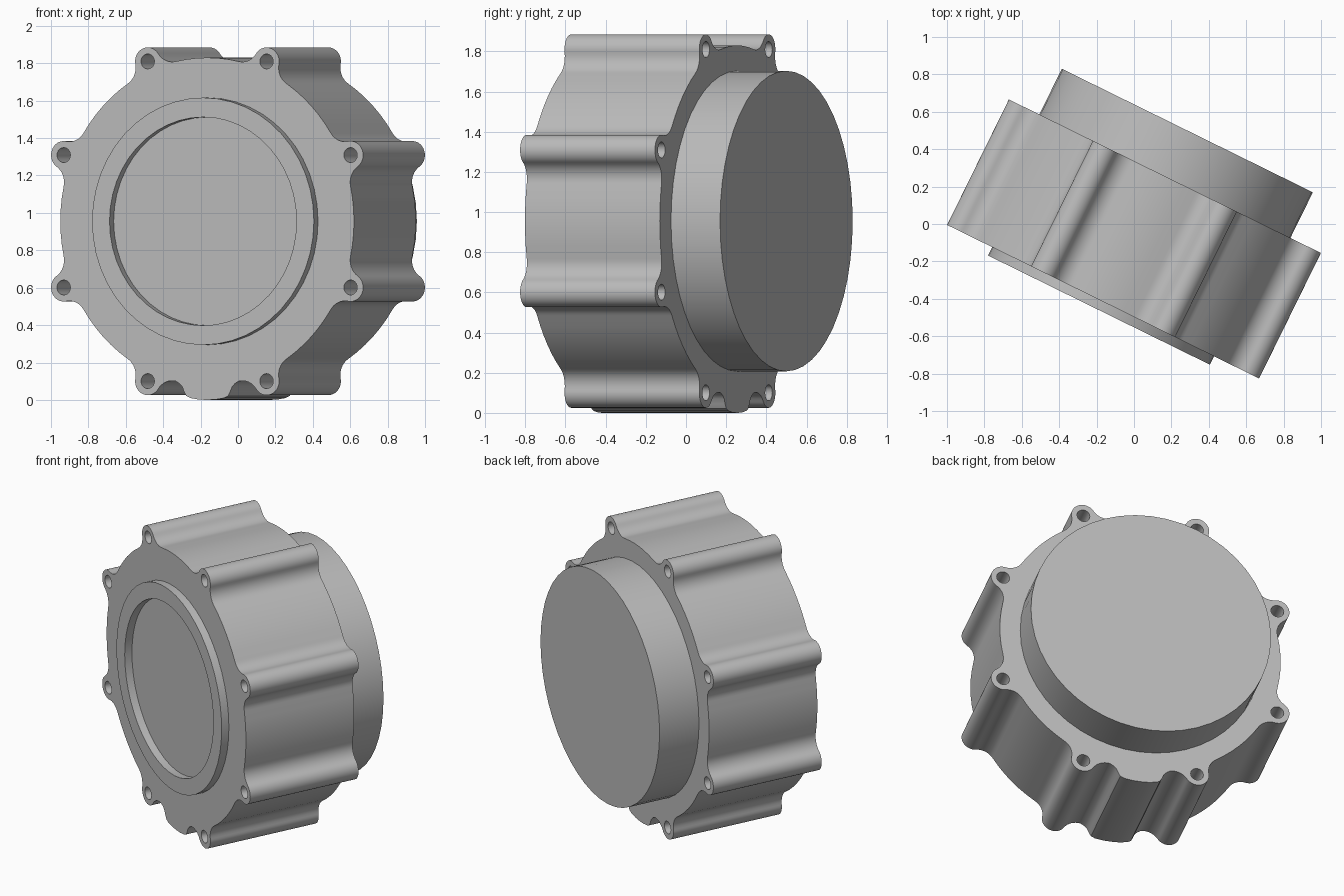
import bpy
import bmesh
from math import radians, sin, cos, acos, atan2, pi, tau
from mathutils import Vector

cube = bpy.data.objects.get("Cube")
if cube:
    bpy.data.objects.remove(cube, do_unlink=True)

CENTRE = (0, -0.08, 0.955)
TURN = (radians(90), 0, radians(-26.2))
BODY_R, BOSS_DIST, BOSS_R, FILLET, HOLE_R = 0.875, 0.925, 0.075, 0.1, 0.04
HALF = 0.374

grey = bpy.data.materials.new("cast grey")
grey.use_nodes = True
colour = (0.5, 0.5, 0.5, 1)
grey.diffuse_color = colour
grey.node_tree.nodes["Principled BSDF"].inputs["Base Color"].default_value = colour


def polar(r, a):
    return Vector((r * cos(a), r * sin(a)))


def arc(centre, r, a0, a1, n):
    return [centre + polar(r, a0 + (a1 - a0) * i / n) for i in range(n + 1)]


def circle(r, n=48, centre=Vector((0, 0))):
    return arc(centre, r, 0, tau, n)[:-1]


def slab(name, loops, z0, z1):
    """Extrude closed loops (outline first, then holes) along the housing axis."""
    curve = bpy.data.curves.new(name, "CURVE")
    curve.dimensions = "2D"
    curve.fill_mode = "BOTH"
    curve.extrude = (z1 - z0) / 2
    for loop in loops:
        spline = curve.splines.new("POLY")
        spline.points.add(len(loop) - 1)
        for point, co in zip(spline.points, loop):
            point.co = (co.x, co.y, 0, 1)
        spline.use_cyclic_u = True
    obj = bpy.data.objects.new(name, curve)
    bpy.context.collection.objects.link(obj)
    bpy.ops.object.select_all(action="DESELECT")
    obj.select_set(True)
    bpy.context.view_layer.objects.active = obj
    bpy.ops.object.convert(target="MESH")
    obj = bpy.context.object
    bm = bmesh.new()
    bm.from_mesh(obj.data)
    bmesh.ops.remove_doubles(bm, verts=bm.verts, dist=0.0001)
    bmesh.ops.translate(bm, verts=bm.verts, vec=(0, 0, (z0 + z1) / 2))
    bmesh.ops.recalc_face_normals(bm, faces=bm.faces)
    bm.to_mesh(obj.data)
    bm.free()
    obj.location, obj.rotation_euler = CENTRE, TURN
    obj.data.materials.clear()
    obj.data.materials.append(grey)
    bpy.ops.object.shade_smooth_by_angle(angle=radians(30))
    return obj


# Half of one boss in its own frame: fillet off the body, then round to the tip
far, near = BODY_R + FILLET, BOSS_R + FILLET
swing = acos((far**2 + BOSS_DIST**2 - near**2) / (2 * far * BOSS_DIST))
fillet_centre = polar(far, -swing)
boss_centre = Vector((BOSS_DIST, 0))
to_fillet = fillet_centre - boss_centre
touch = atan2(to_fillet.y, to_fillet.x)
back = atan2(-to_fillet.y, -to_fillet.x)
half = arc(fillet_centre, FILLET, pi - swing, back, 8)
half += arc(boss_centre, BOSS_R, touch, 0, 10)[1:]
boss = half + [Vector((p.x, -p.y)) for p in reversed(half[:-1])]

# Foot lobe between the two lowest bosses
lobe_half = [Vector(p) for p in ((-0.165, -0.868), (-0.148, -0.885), (-0.138, -0.91),
                                 (-0.124, -0.934), (-0.1, -0.945), (-0.05, -0.953))]
lobe = lobe_half + [Vector((0, -0.955))] + [Vector((-p.x, p.y)) for p in reversed(lobe_half)]

# Housing outline: eight bosses joined by body arcs, lobe at the bottom
step = tau / 8
outline, holes = [], []
for i in range(8):
    a = step * (i + 0.5)
    for p in boss:
        outline.append(polar(p.length, atan2(p.y, p.x) + a))
    if i == 5:
        outline += lobe
    else:
        outline += arc(Vector((0, 0)), BODY_R, a + swing, a + step - swing, 6)[1:-1]
    holes.append(circle(HOLE_R, 20, polar(BOSS_DIST, a)))

slab("housing", [outline] + holes, -HALF, HALF)
slab("front_rim", [circle(0.661), circle(0.557)], HALF, HALF + 0.05)
slab("rear_drum", [circle(0.748)], -0.646, -HALF)
